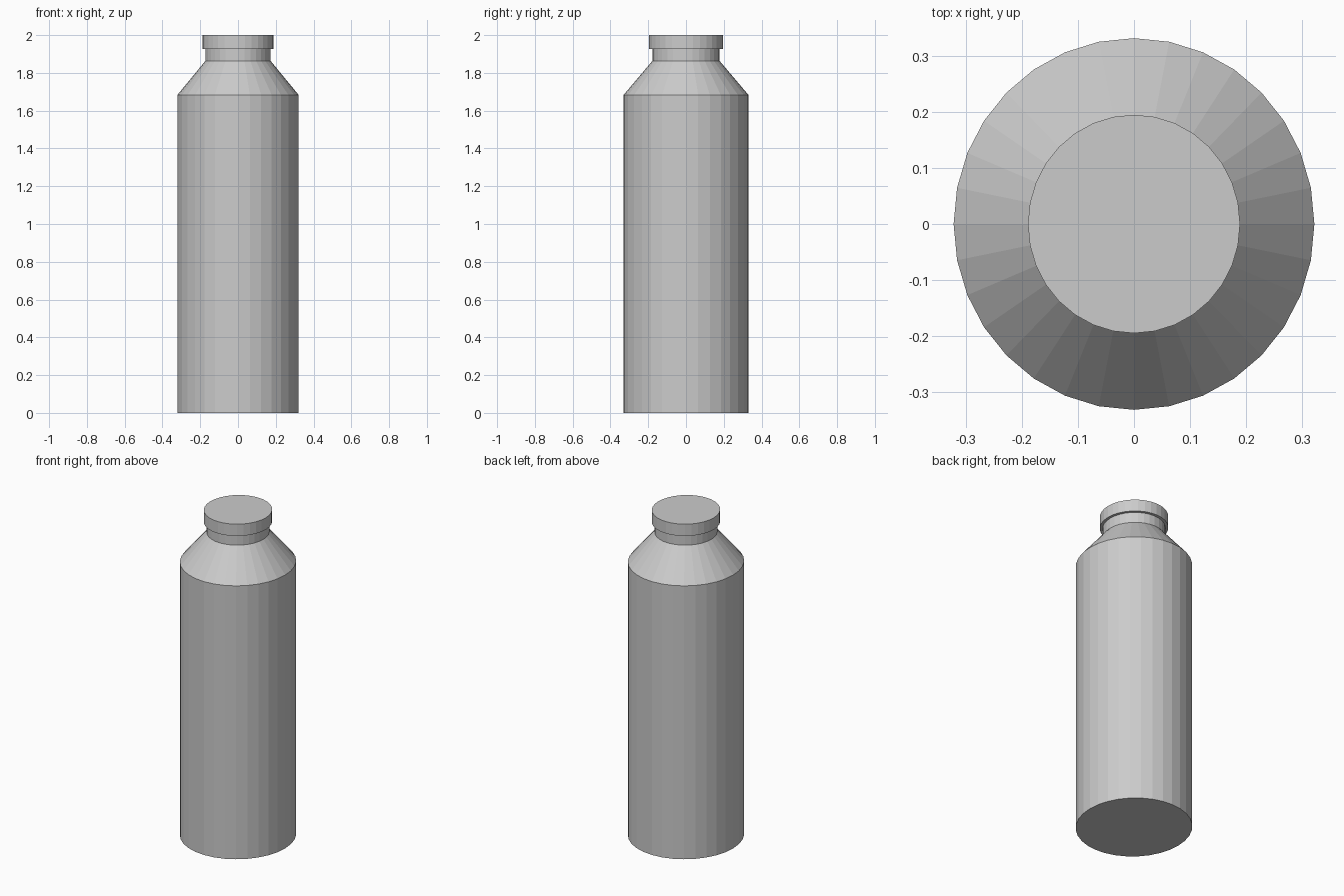
import bpy, bmesh
from math import cos, sin, tau

if "Cube" in bpy.data.objects:
    bpy.data.objects.remove(bpy.data.objects["Cube"])

SIDES = 32
RX, RY = 1.0, 1.03   # slightly oval cross-section


def lathe(name, profile):
    """Closed flat-shaded solid from (radius, z) rings, bottom to top."""
    bm = bmesh.new()
    rings = [[bm.verts.new((r * RX * cos(tau * i / SIDES),
                            r * RY * sin(tau * i / SIDES), z))
              for i in range(SIDES)] for r, z in profile]
    for low, high in zip(rings, rings[1:]):
        for i in range(SIDES):
            j = (i + 1) % SIDES
            bm.faces.new((low[i], low[j], high[j], high[i]))
    bm.faces.new(rings[0][::-1])
    bm.faces.new(rings[-1])
    mesh = bpy.data.meshes.new(name)
    bm.to_mesh(mesh)
    bm.free()
    obj = bpy.data.objects.new(name, mesh)
    bpy.context.collection.objects.link(obj)
    return obj


# Body with sloped shoulder and short neck
lathe("bottle_body", [(0.3215, 0), (0.3215, 1.683), (0.173, 1.863), (0.173, 1.927)])

# Wider cap on the neck
lathe("bottle_cap", [(0.189, 1.927), (0.189, 2.0)])
